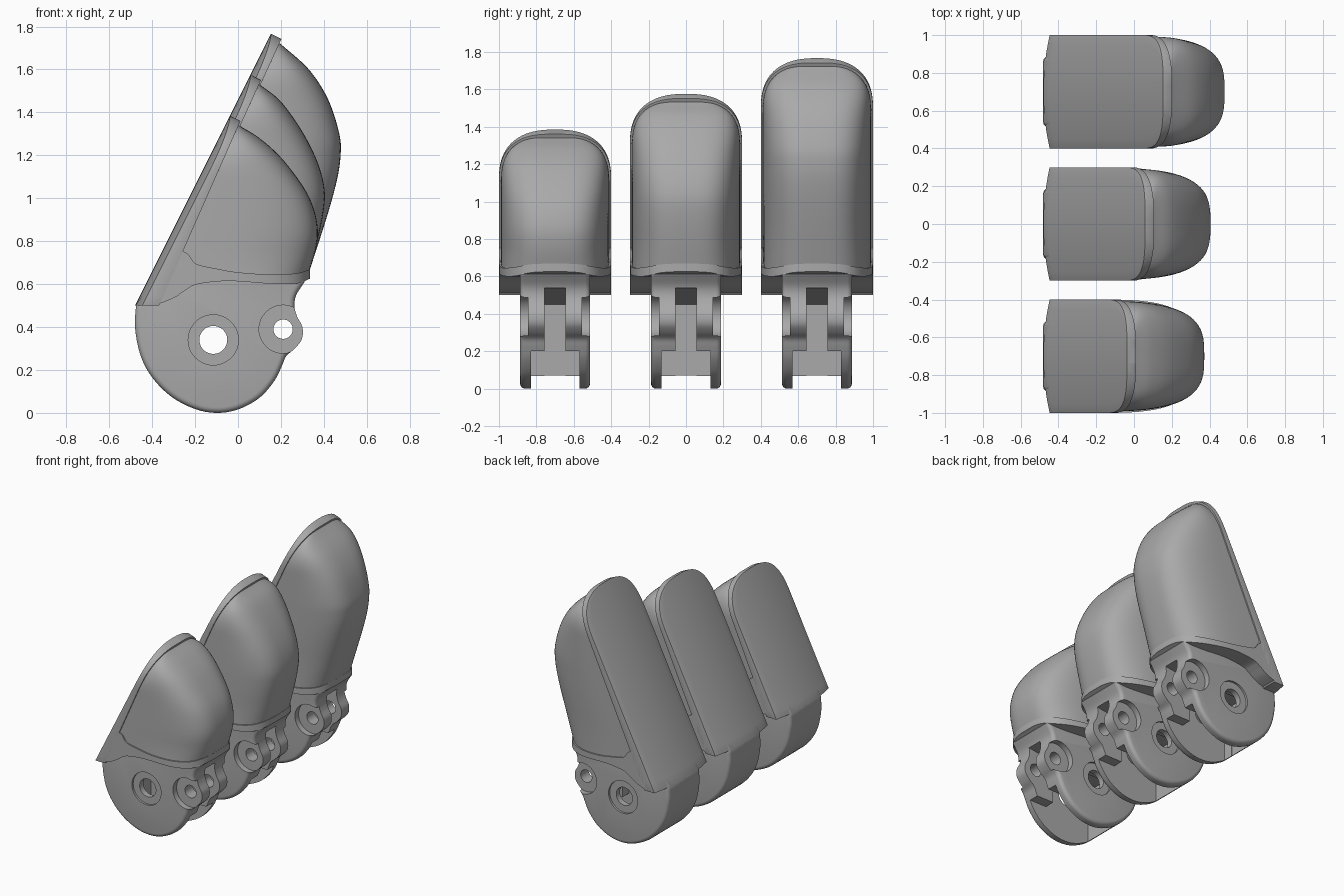
import bpy, bmesh, math
from mathutils import Vector, Matrix

cube = bpy.data.objects.get("Cube")
if cube:
    bpy.data.objects.remove(cube, do_unlink=True)

grey = bpy.data.materials.new("plain_grey")
grey.use_nodes = True
COLOR = (0.4, 0.4, 0.4, 1)
grey.diffuse_color = COLOR
grey.node_tree.nodes["Principled BSDF"].inputs["Base Color"].default_value = COLOR

HALF = 0.3                                  # half width of a fingertip
ROOT = Vector((-0.48, 0.5))                 # lower end of the back plate
ALONG = Vector((0.447, 0.894))              # up the back plate
OUT = Vector((0.894, -0.447))               # from the plate towards the pad


def select(obj):
    bpy.ops.object.select_all(action='DESELECT')
    obj.select_set(True)
    bpy.context.view_layer.objects.active = obj


def smooth(obj, angle=38):
    select(obj)
    bpy.ops.object.shade_smooth_by_angle(angle=math.radians(angle))


def curve(points, steps):
    """Smooth open curve through the points."""
    p = [Vector(q) for q in points]
    p = [2 * p[0] - p[1]] + p + [2 * p[-1] - p[-2]]
    result = []
    for a, b, c, d in zip(p, p[1:], p[2:], p[3:]):
        for i in range(steps):
            t = i / steps
            result.append(0.5 * (2 * b + (c - a) * t + (2 * a - 5 * b + 4 * c - d) * t * t
                                 + (3 * b - a - 3 * c + d) * t ** 3))
    return result + [p[-2]]


def loft(name, rings):
    """Closed rings joined in order, with a cap at each end."""
    bm = bmesh.new()
    rows = [[bm.verts.new(co) for co in ring] for ring in rings]
    n = len(rows[0])
    for lower, upper in zip(rows, rows[1:]):
        for i in range(n):
            j = (i + 1) % n
            bm.faces.new((lower[i], lower[j], upper[j], upper[i]))
    bm.faces.new(rows[0])
    bm.faces.new(rows[-1])
    bmesh.ops.recalc_face_normals(bm, faces=bm.faces)
    mesh = bpy.data.meshes.new(name)
    bm.to_mesh(mesh)
    bm.free()
    mesh.materials.append(grey)
    obj = bpy.data.objects.new(name, mesh)
    bpy.context.collection.objects.link(obj)
    return obj


def extrude(name, profile, y0, y1):
    return loft(name, [[(p[0], y, p[1]) for p in profile] for y in (y0, y1)])


def disc(x, z, r):
    return [(x + r * math.cos(a * math.tau / 48), z + r * math.sin(a * math.tau / 48))
            for a in range(48)]


def bevel(obj, width, segments, angle):
    mod = obj.modifiers.new("rounding", 'BEVEL')
    mod.width, mod.segments = width, segments
    mod.limit_method = 'ANGLE'
    mod.angle_limit = math.radians(angle)
    select(obj)
    bpy.ops.object.modifier_apply(modifier=mod.name)


def cut(obj, profile, y0, y1):
    tool = extrude("cutter", profile, y0, y1)
    tool.hide_render = True
    mod = obj.modifiers.new("cut", 'BOOLEAN')
    mod.operation, mod.solver, mod.object = 'DIFFERENCE', 'EXACT', tool
    select(obj)
    bpy.ops.object.modifier_apply(modifier=mod.name)
    bpy.data.objects.remove(tool, do_unlink=True)


def rounded(u, power):
    """Superellipse falloff from 1 at u=0 to 0 at u=1."""
    return max(0.0, 1 - max(0.0, u) ** power) ** (1 / power)


def plate_width(s, length):
    return HALF * rounded((s - length + 0.3) / 0.3, 2.6)


# Knuckle: rounded block with a pivot bore, a small lug and a fork slot
def make_knuckle():
    outline = curve([(-.475, .5), (-.48, .4), (-.455, .27), (-.4, .165), (-.31, .075),
                     (-.2, .018), (-.1, 0), (0, .016), (.1, .07), (.17, .15), (.205, .22),
                     (.225, .265), (.265, .3), (.298, .345), (.3, .4), (.275, .45),
                     (.263, .5), (.272, .55), (.31, .61)], 4)
    outline += [Vector((.3, .64)), Vector((-.39, .64))]
    obj = extrude("knuckle_1", outline, -.187, .187)
    bevel(obj, .028, 4, 60)
    cut(obj, [(-.3, -.1), (.5, -.1), (.5, .2), (.06, .2), (.06, .44), (-.3, .44)], -.13, .13)
    cut(obj, [(-.301, -.1), (.5, -.1), (.5, .575), (-.301, .45)], -.056, .056)
    cut(obj, disc(-.115, .34, .065), -.5, .5)
    cut(obj, disc(.21, .39, .045), -.5, .5)
    for side in (-1, 1):
        cut(obj, disc(-.115, .34, .117), side * .172, side * .5)
        cut(obj, disc(.21, .39, .112), side * .145, side * .5)
    smooth(obj, 32)
    return obj


# Back plate: crowned slab with a rounded tip
def make_plate(name, length):
    rings = []
    for k in range(41):
        q = k / 40
        s = length * (1 - (1 - q) ** 2) - 0.0004
        w = plate_width(s, length)
        thick = 0.1 - 0.045 * s / length
        ring = []
        for row in (0, 1):
            for i in range(13):
                v = (i / 6 - 1) * (1 if row == 0 else -1)
                y = w * v
                h = 0.03 * (y / HALF) ** 2 if row == 0 else thick
                p = ROOT + ALONG * (s + h / 2 * (1 - q)) + OUT * h
                ring.append((p.x, y, p.y))
        rings.append(ring)
    obj = loft(name, rings)
    bevel(obj, .017, 3, 50)
    smooth(obj)
    return obj


# Collar: full-width band between the plate and the knuckle
def make_collar(name):
    keys = [(-.43, .5, .53), (-.38, .505, .62), (-.3, .535, .745), (-.24, .575, .745),
            (-.195, .598, .695), (-.1, .612, .672), (0, .613, .655), (.15, .602, .645),
            (.27, .602, .65), (.335, .625, .668)]
    rings = []
    for x, low, top in curve(keys, 10):
        w = max(0.06, HALF * rounded((x + .2) / .535, 3.2))
        rings.append([(x, -w, low), (x, w, low), (x, w, top), (x, -w, top)])
    obj = loft(name, rings)
    smooth(obj)
    return obj


# Pad: bulging rounded body in front of the plate
def make_pad(name, length, bulge):
    end = length - 0.022
    tip = ROOT + ALONG * end + OUT * 0.06
    front = curve([(.322, .63)] + bulge + [tip], 24)
    last = len(front) - 1
    rings = []
    for k in range(49):
        t = 1 - (1 - k / 48) ** 1.7
        pos = t * last
        i = min(int(pos), last - 1)
        b = front[i].lerp(front[i + 1], pos - i)
        s = 0.22 + (end - 0.22) * t
        a = ROOT + ALONG * s + OUT * (0.085 - 0.045 * t)
        a = a.lerp(Vector((-.2, .63)), max(0, 1 - t * 8))
        w = max(0.05, plate_width(s + .012, length) - 0.009)
        ring = []
        for j in range(41):
            ang = math.pi * j / 40
            c, u = math.cos(ang), math.sin(ang) ** (2 / 3.2)
            p = a.lerp(b, u)
            ring.append((p.x, w * math.copysign(abs(c) ** (2 / 3.2), c), p.y))
        rings.append(ring)
    obj = loft(name, rings)
    smooth(obj, 50)
    return obj


# Three fingertips of rising length, side by side
bulges = [
    [(.36, .75), (.372, .85), (.35, .96), (.3, 1.06), (.2, 1.19), (.1, 1.28)],
    [(.37, .8), (.4, .95), (.402, 1.05), (.37, 1.17), (.3, 1.31), (.2, 1.45)],
    [(.41, .9), (.46, 1.08), (.478, 1.2), (.472, 1.3), (.42, 1.46), (.33, 1.6)],
]
knuckle = make_knuckle()
for n, bulge in enumerate(bulges):
    length = 0.99 + 0.2135 * n
    if n:
        base = bpy.data.objects.new(f"knuckle_{n + 1}", knuckle.data)
        bpy.context.collection.objects.link(base)
    else:
        base = knuckle
    parts = [base, make_plate(f"back_plate_{n + 1}", length),
             make_collar(f"collar_{n + 1}"), make_pad(f"pad_{n + 1}", length, bulge)]
    for part in parts:
        part.location.y = 0.7 * (n - 1)
